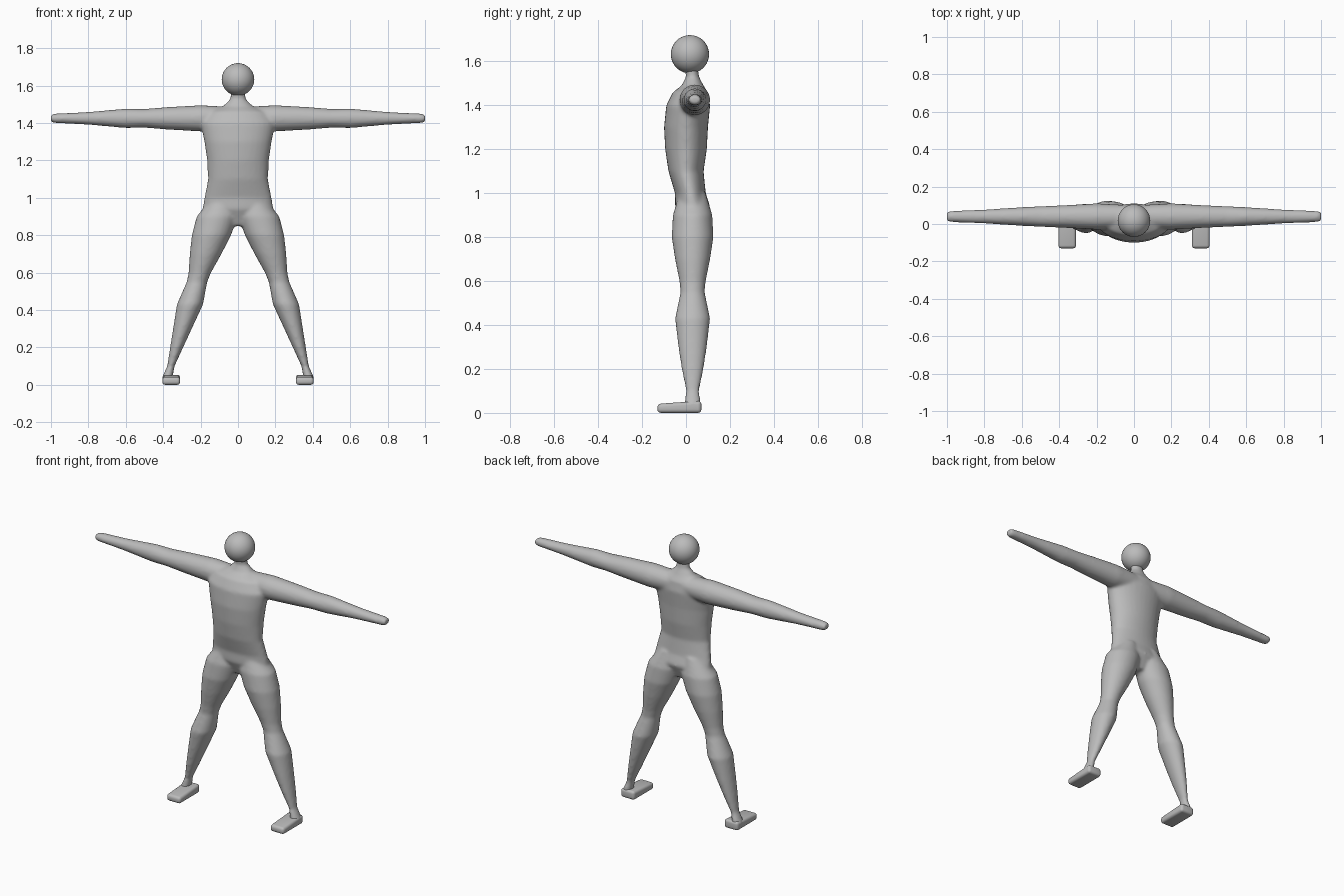
import bpy, bmesh
from math import cos, sin, tau
from mathutils import Matrix, Vector

default_cube = bpy.data.objects.get("Cube")
if default_cube:
    bpy.data.objects.remove(default_cube, do_unlink=True)

# One plain grey for the whole figure
grey = bpy.data.materials.new("plain grey")
grey.use_nodes = True
colour = (0.5, 0.5, 0.5, 1)
grey.diffuse_color = colour
grey.node_tree.nodes["Principled BSDF"].inputs["Base Color"].default_value = colour

SEGMENTS = 32
X_AXIS = Vector((1, 0, 0))
Y_AXIS = Vector((0, 1, 0))
Z_AXIS = Vector((0, 0, 1))


def loft(bm, sections, across, along):
    """Skin elliptical sections, each given as (centre, radius across, radius along)."""
    rings = []
    for centre, radius_across, radius_along in sections:
        ring = []
        for index in range(SEGMENTS):
            angle = tau * index / SEGMENTS
            offset = across * radius_across * cos(angle) + along * radius_along * sin(angle)
            ring.append(bm.verts.new(Vector(centre) + offset))
        rings.append(ring)
    faces = [bm.faces.new(rings[0]), bm.faces.new(rings[-1])]
    for lower, upper in zip(rings, rings[1:]):
        for index in range(SEGMENTS):
            previous = index - 1
            faces.append(bm.faces.new((lower[previous], lower[index],
                                       upper[index], upper[previous])))
    bmesh.ops.recalc_face_normals(bm, faces=faces)


def make_object(name, bm):
    """Turn a bmesh into a smooth grey object."""
    mesh = bpy.data.meshes.new(name)
    bm.to_mesh(mesh)
    bm.free()
    for polygon in mesh.polygons:
        polygon.use_smooth = True
    mesh.materials.append(grey)
    obj = bpy.data.objects.new(name, mesh)
    bpy.context.collection.objects.link(obj)
    return obj


# Torso and neck: height, half width, middle depth, half depth
torso = [
    (.85, .05, .03, .04),
    (.94, .19, .03, .08),
    (1, .18, .02, .07),
    (1.1, .16, 0, .08),
    (1.2, .165, 0, .095),
    (1.3, .18, 0, .1),
    (1.4, .2, .01, .1),
    (1.46, .16, .02, .08),
    (1.49, .08, .03, .05),
    (1.53, .04, .03, .03),
    (1.6, .04, .02, .03),
]

# Leg: height, half width, half depth
leg = [
    (1, .06, .06),
    (.9, .11, .09),
    (.8, .105, .095),
    (.7, .085, .08),
    (.6, .06, .06),
    (.55, .055, .055),
    (.43, .07, .08),
    (.3, .05, .065),
    (.2, .035, .05),
    (.1, .02, .03),
    (.03, .03, .04),
]

# Arm: distance out, half depth, half height
arm = [
    (0, .06, .06),
    (.2, .07, .07),
    (.38, .06, .06),
    (.5, .055, .05),
    (.6, .05, .052),
    (.8, .037, .034),
    (.98, .03, .025),
    (1, .024, .02),
]

# Body: overlapping lofts fused into one soft skin
bm = bmesh.new()
loft(bm, [((0, depth, height), half_width, half_depth)
          for height, half_width, depth, half_depth in torso], X_AXIS, Y_AXIS)
for side in (1, -1):
    # Legs slant outward along a straight line from hip to ankle
    loft(bm, [((side * (.39 - .31 * height), .03, height), half_width, half_depth)
              for height, half_width, half_depth in leg], X_AXIS, Y_AXIS)
    # Arms stretch straight out from the shoulders
    loft(bm, [((side * reach, .04, 1.425), half_depth, half_height)
              for reach, half_depth, half_height in arm], Y_AXIS, Z_AXIS)
body = make_object("body", bm)
fuse = body.modifiers.new("fuse", "REMESH")
fuse.mode = "VOXEL"
fuse.voxel_size = .009
fuse.use_smooth_shade = True
soften = body.modifiers.new("soften", "SMOOTH")
soften.factor = .5
soften.iterations = 8

# Feet: rounded blocks, thinner toward the toes
for name, side in (("left_foot", 1), ("right_foot", -1)):
    bm = bmesh.new()
    bmesh.ops.create_cube(bm, size=1, matrix=Matrix.Diagonal((.095, .2, .055, 1)))
    for vert in bm.verts:
        if vert.co.y < 0 < vert.co.z:
            vert.co.z /= 2
    foot = make_object(name, bm)
    foot.location = (side * .357, -.03, .0275)
    rounding = foot.modifiers.new("rounding", "BEVEL")
    rounding.width = .016
    rounding.segments = 4

# Head
bm = bmesh.new()
bmesh.ops.create_uvsphere(bm, u_segments=SEGMENTS, v_segments=20, radius=.087)
head = make_object("head", bm)
head.location = (0, .018, 1.633)
